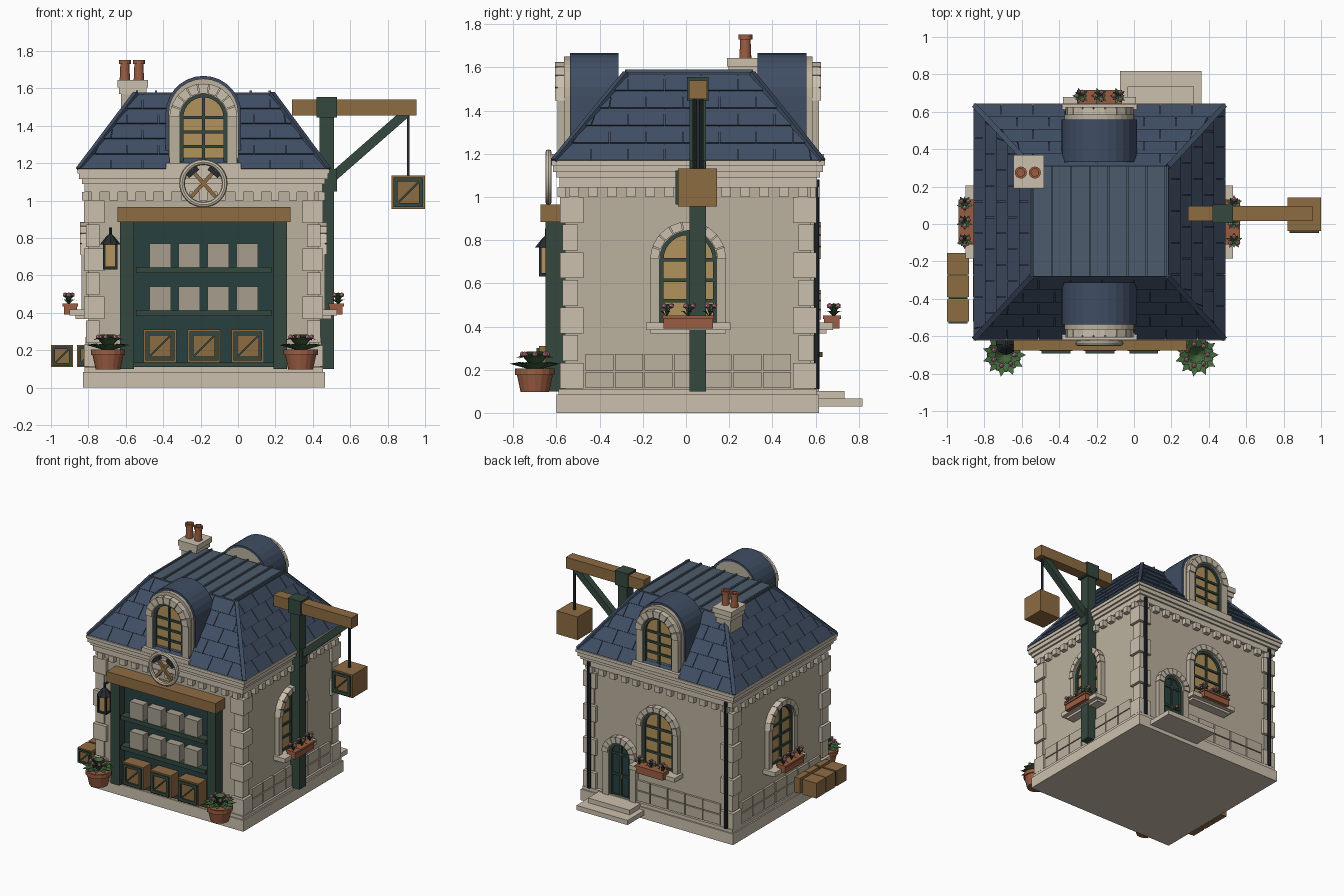
import bpy, bmesh, math
from mathutils import Vector as V, Matrix as Mx

if "Cube" in bpy.data.objects:
    bpy.data.objects.remove(bpy.data.objects["Cube"])

COL = dict(stone=(.50, .44, .34), trim=(.60, .53, .42), box=(.38, .34, .27), slate=(.05, .075, .125),
           deck=(.075, .105, .15), green=(.035, .065, .05), teal=(.02, .05, .05), wood=(.27, .15, .055),
           clay=(.33, .11, .055), glass=(.45, .29, .11), leaf=(.06, .14, .05), petal=(.65, .25, .32),
           iron=(.02, .025, .03))
MATS = {}
for k, c in COL.items():
    MATS[k] = bpy.data.materials.new(k)
    MATS[k].diffuse_color = (*c, 1)
CX, CY = -.185, .01


def obj(name, col, bm, M=None, smooth=False):
    bmesh.ops.recalc_face_normals(bm, faces=bm.faces)
    me = bpy.data.meshes.new(name)
    for f in bm.faces:
        f.smooth = smooth
    bm.to_mesh(me)
    bm.free()
    me.materials.append(MATS[col])
    o = bpy.data.objects.new(name, me)
    bpy.context.collection.objects.link(o)
    if M:
        o.matrix_world = M
    return o


def loft(bm, a, b):  # solid between two matching outlines
    a, b = [bm.verts.new(p) for p in a], [bm.verts.new(p) for p in b]
    bm.faces.new(a)
    bm.faces.new(b)
    for i in range(len(a)):
        j = (i + 1) % len(a)
        bm.faces.new((a[i], a[j], b[j], b[i]))


def prism(bm, pts, y0, y1):
    loft(bm, [(x, y0, z) for x, z in pts], [(x, y1, z) for x, z in pts])


def rect(x0, x1, y0, y1, z):
    return [V(p) for p in ((x0, y0, z), (x1, y0, z), (x1, y1, z), (x0, y1, z))]


def boxes(name, col, items, M=None):
    bm = bmesh.new()
    for x0, x1, y0, y1, z0, z1 in items:
        loft(bm, rect(x0, x1, y0, y1, z0), rect(x0, x1, y0, y1, z1))
    return obj(name, col, bm, M)


def bar(bm, p, q, w, h=None):
    p, q = V(p), V(q)
    m = Mx.Translation((p + q) / 2) @ (q - p).to_track_quat('Z', 'Y').to_matrix().to_4x4()
    bmesh.ops.create_cube(bm, size=1, matrix=m @ Mx.Diagonal((w, h or w, (q - p).length, 1)))


def bars(name, col, items, M=None):
    bm = bmesh.new()
    for it in items:
        bar(bm, *it)
    return obj(name, col, bm, M)


def lathe(name, col, prof, loc, n=16):
    bm = bmesh.new()
    rings = [[bm.verts.new((r * math.cos(2 * math.pi * i / n), r * math.sin(2 * math.pi * i / n), z))
              for i in range(n)] for r, z in prof]
    for a, b in zip(rings, rings[1:]):
        for i in range(n):
            bm.faces.new((a[i], a[(i + 1) % n], b[(i + 1) % n], b[i]))
    bm.faces.new(rings[0])
    bm.faces.new(rings[-1])
    return obj(name, col, bm, Mx.Translation(loc))


def arch(r, z0, zc, n=14):
    return [(r, z0)] + [(r * math.cos(math.pi * i / n), zc + r * math.sin(math.pi * i / n))
                        for i in range(n + 1)] + [(-r, z0)]


def arch_ring(bm, ro, ri, z0, zc, y0, y1):
    o, i = arch(ro, z0, zc), arch(ri, z0, zc)
    for k in range(len(o) - 1):
        prism(bm, [o[k], o[k + 1], i[k + 1], i[k]], y0, y1)


def opening(name, M, u, r, w, z0, zc, fill='glass', rails=3):  # arched window or door
    M = M @ Mx.Translation((u, 0, 0))
    bm = bmesh.new()
    prism(bm, arch(r + .01, z0, zc), .02, -.006)
    obj(name + '_pane', fill, bm, M)
    bm = bmesh.new()
    arch_ring(bm, r + .005, r - .018, z0, zc, 0, -.022)
    loft(bm, rect(-.008, .008, -.018, 0, z0), rect(-.008, .008, -.018, 0, zc + r - .01))
    for i in range(rails + 1):
        z = z0 + .01 + (zc - z0 - .01) * i / rails
        loft(bm, rect(-r, r, -.016, 0, z - .008), rect(-r, r, -.016, 0, z + .008))
    obj(name + '_frame', 'green', bm, M)
    bm = bmesh.new()
    arch_ring(bm, r + w, r, z0, zc, .01, -.036)
    obj(name + '_surround', 'stone', bm, M)
    bm = bmesh.new()
    for i in range(9):  # voussoirs
        a, b = math.pi * (i + .05) / 9, math.pi * (i + .95) / 9
        prism(bm, [(q * math.cos(t), zc + q * math.sin(t)) for q, t in
                   ((r + .005, a), (r + w + .002, a), (r + w + .002, b), (r + .005, b))], 0, -.046)
    obj(name + '_voussoirs', 'trim', bm, M)
    return M


def plant(name, M, r, h, n, flowers):
    bm, fl = bmesh.new(), bmesh.new()
    for k, (rr, hh) in enumerate(((r, h * .45), (r * .8, h * .8), (r * .45, h))):
        for i in range(n):
            a = 2 * math.pi * (i + k * .5) / n
            d, s = V((math.cos(a), math.sin(a), 0)), V((-math.sin(a), math.cos(a), 0))
            mid, wd = d * rr * .6 + V((0, 0, hh)), s * r * .2
            bm.faces.new([bm.verts.new(p) for p in (V((0, 0, 0)), mid + wd, d * rr + V((0, 0, hh * .8)), mid - wd)])
    for i in range(flowers):
        a = 2 * math.pi * i / flowers
        p = V((math.cos(a) * r * .5, math.sin(a) * r * .5, h * .85))
        bmesh.ops.create_icosphere(fl, subdivisions=1, radius=.014, matrix=Mx.Translation(p))
    obj(name + '_leaves', 'leaf', bm, M)
    obj(name + '_flowers', 'petal', fl, M)


def crate(name, x, y, z, s, d, along=False):  # front face at y, lower left corner x, z
    boxes(name, 'wood', [(x, x + s, y, y + d, z, z + s)])
    t, e = s * .12, s * .06
    a, b, c, f = x + e, x + s - e, z + e, z + s - e
    boxes(name + '_frame', 'green', [(a, b, y - .012, y, c, c + t), (a, b, y - .012, y, f - t, f),
                                     (a, a + t, y - .012, y, c, f), (b - t, b, y - .012, y, c, f)])
    bars(name + '_brace', 'green', [((a + t, y - .004, c + t), (b - t, y - .004, f - t), t * .7, .01)])


# wall frames: local -y points outward
WALL = {n: Mx.Translation((x, y, 0)) @ Mx.Rotation(math.radians(a), 4, 'Z') for n, x, y, a in (
    ('front', CX, -.56, 0), ('right', .43, CY, 90), ('back', CX, .58, 180), ('left', -.80, CY, -90))}

# masonry body
boxes('plinth', 'trim', [(-.83, .465, -.6, .615, 0, .085), (-.82, .455, -.59, .605, .085, .11)])
boxes('walls', 'stone', [(-.80, .43, -.56, .58, .1, 1.1)])
boxes('cornice', 'trim', [(CX - a, CX + a, CY - a + .04, CY + a - .04, z0, z1) for a, z0, z1 in (
    (.637, 1.045, 1.09), (.65, 1.09, 1.115), (.665, 1.115, 1.145), (.673, 1.145, 1.168))])
for n, M in WALL.items():
    hw = .615 if n in ('front', 'back') else .57
    k = 12
    boxes(n + '_dentils', 'trim', [(u - .022, u + .022, -.035, 0, 1.0, 1.046) for u in
                                   [-hw + .04 + (2 * hw - .08) * i / k for i in range(k + 1)]], M)
    if n != 'front':
        w, cols = 2 * (hw - .09), 7
        boxes(n + '_base_blocks', 'stone', [
            (-w / 2 + w * i / cols + .004, -w / 2 + w * (i + 1) / cols - .004, -.016, 0, z, z + .075)
            for i in range(cols) for z in (.115, .197)
            if n != 'back' or not -.46 < -w / 2 + w * (i + .5) / cols < -.19], M)
quoins = []
for sx, X in ((1, -.80), (-1, .43)):
    for sy, Y in ((1, -.56), (-1, .58)):
        for i in range(7):
            o, l = (.024, .085) if i % 2 == 0 else (.012, .06)
            xs, ys = sorted((X - sx * o, X + sx * l)), sorted((Y - sy * o, Y + sy * l))
            quoins.append((*xs, *ys, .112 + i * .128, .232 + i * .128))
boxes('quoins', 'trim', quoins)

# arched windows with sills and flower boxes
for n in ('right', 'left', 'back'):
    M = opening(n + '_window', WALL[n], 0, .132, .043, .415, .71)
    boxes(n + '_sill', 'trim', [(-.195, .195, -.1, 0, .385, .418), (-.175, .175, -.07, 0, .368, .385)], M)
    boxes(n + '_flower_box', 'clay', [(-.115, .115, -.13, -.06, .39, .435), (-.12, .12, -.137, -.055, .435, .45)], M)
    for i in (-1, 0, 1):
        plant(f'{n}_box_plant_{i + 1}', M @ Mx.Translation((i * .1, -.105, .445)), .045, .06, 5, 3)

# back door and steps
D = opening('back_door', WALL['back'], -.325, .09, .05, .1, .43, 'teal', 2)
boxes('door_steps', 'trim', [(-.075, .36, .58, .818, .03, .066), (-.035, .32, .58, .735, .066, .102)])
lathe('door_knob', 'wood', [(.012, -.012), (.012, .012)], (.115, .62, .27), 8)

# rain pipes
for x in (-.765, .40):
    lathe('rain_pipe', 'iron', [(.014, .11), (.014, 1.08)], (x, .606, 0), 10)

# hipped roof with slate courses
lo, hi = rect(-.85, .48, -.61, .63, 1.165), rect(-.545, .18, -.277, .305, 1.57)
bm = bmesh.new()
loft(bm, lo, hi)
obj('roof_core', 'slate', bm)
bm = bmesh.new()
for s in range(4):
    A, B, C, E = lo[s], lo[(s + 1) % 4], hi[s], hi[(s + 1) % 4]
    e = (B - A).normalized()
    nrm = e.cross(C - A).normalized()
    L = (B - A).length
    for k in range(5):
        t0, t1 = k / 5, (k + 1) / 5
        for j in range(-1, 9):
            u0 = (j + .5 * (k % 2)) * .17
            quad = []
            for t, u, g in ((t0, u0, .002), (t0, u0 + .17, -.002), (t1, u0 + .17, -.002), (t1, u0, .002)):
                l, r = (A.lerp(C, t) - A).dot(e), L - (B - B.lerp(E, t)).dot(e)
                quad.append(A.lerp(C, t) + e * (min(max(u + g, l), r) - l))
            if (quad[1] - quad[0]).length > .012:
                loft(bm, quad, [p + nrm * q for p, q in zip(quad, (.011, .011, .003, .003))])
obj('roof_slates', 'slate', bm)
bars('hip_ridges', 'slate', [(a, b, .028) for a, b in zip(lo, hi)])
boxes('roof_deck', 'deck', [(-.55, .185, -.282, .31, 1.56, 1.578)])
boxes('deck_seams', 'deck', [(x - .006, x + .006, -.282, .31, 1.578, 1.59) for x in
                             [-.54 + i * .1014 for i in range(8)]])

# dormers front and back
for n in ('front', 'back'):
    M = WALL[n]
    bm = bmesh.new()
    prism(bm, arch(.187, 1.167, 1.465), -.005, .242)
    obj(n + '_dormer_body', 'stone', bm, M)
    bm = bmesh.new()
    arch_ring(bm, .202, .185, 1.167, 1.465, .022, .248)
    obj(n + '_dormer_hood', 'slate', bm, M)
    W = opening(n + '_dormer_window', M, 0, .125, .055, 1.2, 1.445)
    boxes(n + '_dormer_sill', 'trim', [(-.2, .2, -.06, .02, 1.167, 1.2)], M)

# chimney
boxes('chimney', 'stone', [(-.625, -.5, .205, .35, 1.2, 1.6)])
boxes('chimney_cap', 'trim', [(-.645, -.48, .19, .37, 1.605, 1.645), (-.635, -.49, .197, .36, 1.57, 1.605)])
for x in (-.605, -.53):
    lathe('chimney_pot', 'clay', [(.028, 1.64), (.024, 1.73), (.032, 1.73), (.032, 1.752), (.02, 1.752), (.02, 1.70)],
          (x, .275, 0))

# shop front
boxes('shop_back_panel', 'teal', [(-.56, .195, -.585, -.55, .11, .89)])
boxes('shop_posts', 'green', [(-.63, -.555, -.65, -.55, .1, .888), (.19, .262, -.65, -.55, .1, .888)])
boxes('shop_lintel', 'wood', [(-.645, .282, -.675, -.55, .885, .965)])
boxes('shop_shelves', 'green', [(-.545, .18, -.65, -.58, z, z + .033) for z in (.382, .612)]
      + [(-.555, .19, -.62, -.58, .11, .135)])
boxes('shelf_goods', 'box', [(-.472 + i * .155, -.357 + i * .155, -.645, -.58, z, z + .125)
                             for i in range(4) for z in (.415, .645)])
for i in range(3):
    crate(f'shop_crate_{i + 1}', -.505 + i * .235, -.68, .135, .175, .1)

# round emblem with crossed hammers
bpy.ops.mesh.primitive_torus_add(major_radius=.114, minor_radius=.015, major_segments=32, minor_segments=8,
                                 location=(CX, -.637, 1.092), rotation=(math.pi / 2, 0, 0))
ring = bpy.context.object
ring.name = 'emblem_ring'
ring.data.materials.append(MATS['trim'])
bpy.ops.object.shade_smooth_by_angle()
bars('emblem_handles', 'wood', [((CX - s * .065, -.635, 1.02), (CX + s * .06, -.635, 1.16), .02) for s in (1, -1)])
bars('emblem_heads', 'iron', [((CX + s * .03, -.638, 1.175), (CX + s * .085, -.638, 1.13), .026) for s in (1, -1)])

# wall lantern
LX, LY = -.683, -.645
boxes('lantern_glass', 'glass', [(LX - .03, LX + .03, LY - .028, LY + .028, .645, .765)])
boxes('lantern_cage', 'iron', [(LX + a * .032 - .006, LX + a * .032 + .006, LY + b * .03 - .006, LY + b * .03 + .006,
                                .64, .77) for a in (-1, 1) for b in (-1, 1)]
      + [(LX - .04, LX + .04, LY - .037, LY + .037, .632, .647), (LX - .006, LX + .006, LY, -.55, .84, .852)])
lathe('lantern_cap', 'iron', [(.056, .765), (.02, .81), (.008, .82), (.008, .855)], (LX, LY, 0), 8)

# terracotta pots with flowers
for i, x in enumerate((-.695, .335)):
    lathe(f'pot_{i}', 'clay', [(.066, .096), (.083, .175), (.092, .175), (.092, .205), (.078, .205), (.076, .195)],
          (x, -.7, 0))
    plant(f'pot_{i}_plant', Mx.Translation((x, -.7, .195)), .118, .09, 11, 7)

# crates along the left wall
for i, y in enumerate((-.52, -.39, -.27)):
    crate(f'side_crate_{i + 1}', -1.0, y, .11, .117, .115)
    crate(f'inner_crate_{i + 1}', -.86, y, .11, .117, .115)

# hoist with hanging crate
boxes('hoist_post', 'green', [(.435, .512, .017, .093, .1, 1.5), (.42, .53, .005, .105, 1.445, 1.555),
                              (.47, .53, .02, .09, 1.05, 1.17)])
boxes('hoist_beam', 'wood', [(.29, .955, .015, .097, 1.455, 1.54)])
bars('hoist_brace', 'green', [((.5, .056, 1.12), (.9, .056, 1.47), .05)])
bars('hoist_rope', 'iron', [((.91, .055, 1.12), (.91, .055, 1.46), .014)])
crate('hanging_crate', .822, -.037, .955, .178, .18)

for m in bpy.data.materials:
    if m.users and not m.is_grease_pencil:
        m.use_nodes = True
        m.node_tree.nodes["Principled BSDF"].inputs["Base Color"].default_value = m.diffuse_color
